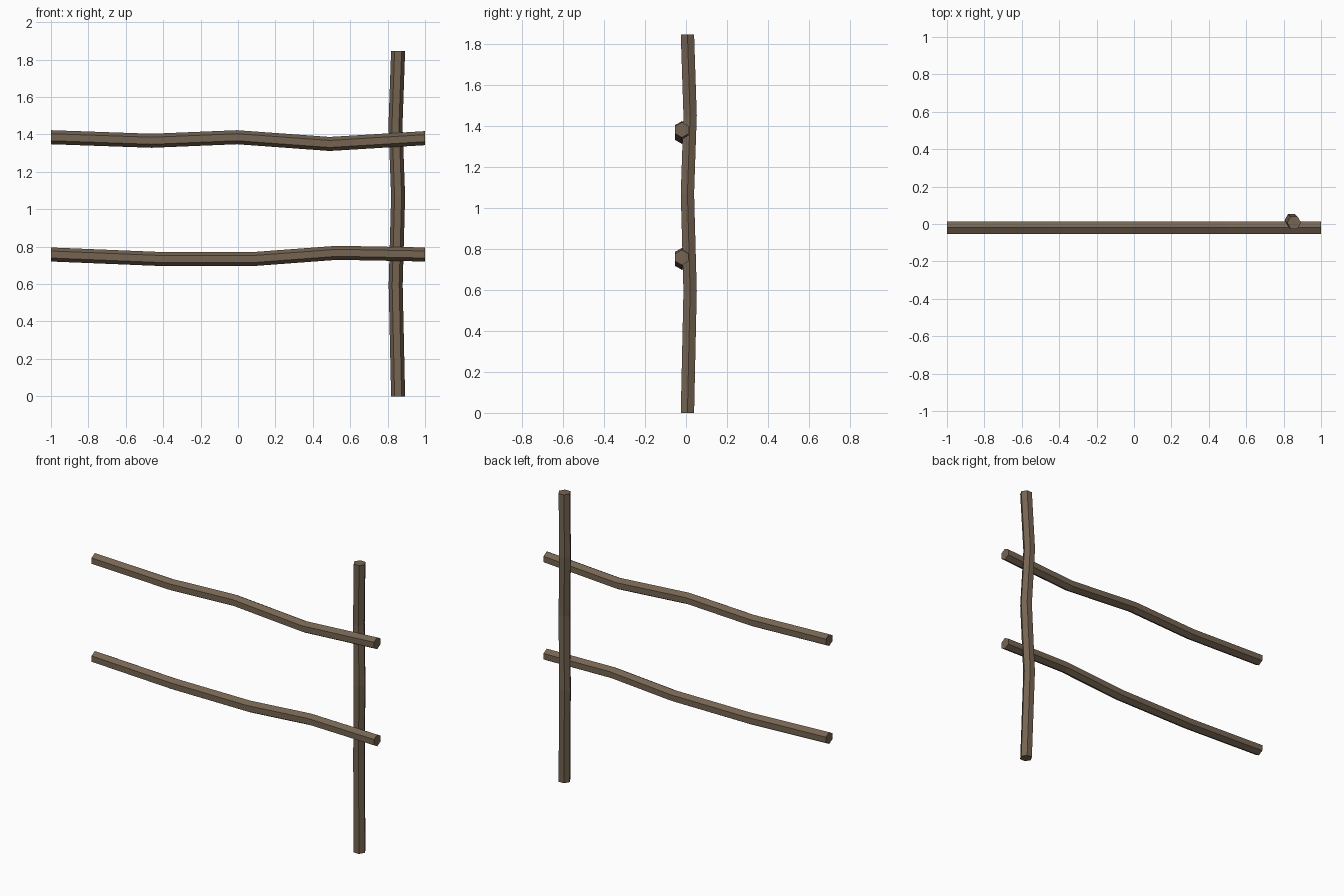
import bpy, bmesh, math
from mathutils import Vector

if "Cube" in bpy.data.objects:
    bpy.data.objects.remove(bpy.data.objects["Cube"])

wood = bpy.data.materials.new("weathered brown wood")
wood.diffuse_color = (0.18, 0.13, 0.085, 1)
wood.use_nodes = True
wood.node_tree.nodes["Principled BSDF"].inputs["Base Color"].default_value = wood.diffuse_color

RADIUS = 0.0375


def bent_pole(name, path, u, v):
    """Six-sided pole through path; u points at a corner, v at a flat side."""
    bm = bmesh.new()
    u, v = Vector(u), Vector(v)
    rings = []
    for p in path:
        rings.append([bm.verts.new(Vector(p) + RADIUS * (math.cos(a) * u + math.sin(a) * v))
                      for a in (i * math.pi / 3 for i in range(6))])
    for a, b in zip(rings, rings[1:]):
        for i in range(6):
            j = (i + 1) % 6
            bm.faces.new((a[i], a[j], b[j], b[i]))
    bm.faces.new(rings[0])
    bm.faces.new(rings[-1])
    bmesh.ops.recalc_face_normals(bm, faces=bm.faces)
    mesh = bpy.data.meshes.new(name)
    bm.to_mesh(mesh)
    bm.free()
    mesh.materials.append(wood)
    obj = bpy.data.objects.new(name, mesh)
    bpy.context.collection.objects.link(obj)


# Upright post, slightly crooked, behind the rails
bent_pole("post", [(0.856, 0.007, 0), (0.843, 0.02, 0.595), (0.856, 0.007, 1.07),
                   (0.842, 0.02, 1.45), (0.856, 0.007, 1.845)], (1, 0, 0), (0, 1, 0))

# Two crooked horizontal rails
RAIL_Y = -0.02
rails = {
    "upper_rail": [(-1, 1.385), (-0.46, 1.366), (-0.005, 1.385), (0.49, 1.349), (1, 1.38)],
    "lower_rail": [(-1, 0.758), (-0.44, 0.735), (0.10, 0.735), (0.53, 0.767), (1, 0.758)],
}
for name, pts in rails.items():
    bent_pole(name, [(x, RAIL_Y, z) for x, z in pts], (0, 0, 1), (0, 1, 0))
